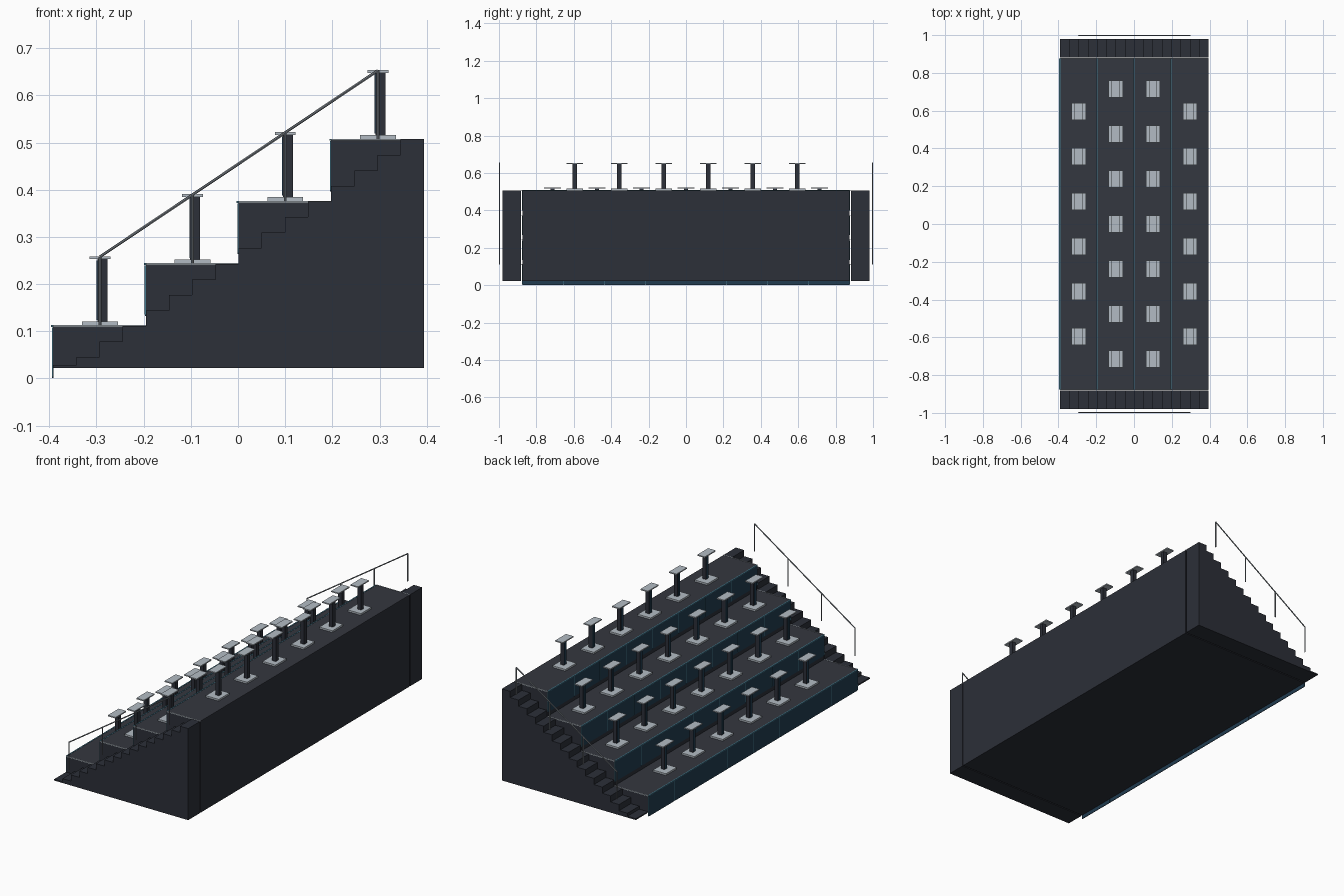
import bpy, bmesh
from math import atan2, hypot, pi
from mathutils import Matrix, Vector

if "Cube" in bpy.data.objects:
    bpy.data.objects.remove(bpy.data.objects["Cube"])


def material(name, rgb):
    m = bpy.data.materials.new(name)
    m.diffuse_color = (*rgb, 1)
    m.use_nodes = True
    m.node_tree.nodes["Principled BSDF"].inputs["Base Color"].default_value = m.diffuse_color
    return m


DARK = material("dark_shell", (0.025, 0.029, 0.04))
FLOOR = material("floor", (0.034, 0.038, 0.05))
BLUE = material("blue_panel", (0.015, 0.045, 0.08))
TEAL = material("teal_trim", (0.06, 0.2, 0.28))
METAL = material("light_metal", (0.45, 0.5, 0.55))
STEEL = material("rail_steel", (0.25, 0.28, 0.31))


def add_box(bm, x0, x1, y0, y1, z0, z1):
    mat = Matrix.Translation(((x0 + x1) / 2, (y0 + y1) / 2, (z0 + z1) / 2))
    mat = mat @ Matrix.Diagonal((x1 - x0, y1 - y0, z1 - z0, 1))
    bmesh.ops.create_cube(bm, size=1, matrix=mat)


def add_rod(bm, a, b, r=0.003):
    a, b = Vector(a), Vector(b)
    rot = (b - a).to_track_quat('Z', 'Y').to_matrix().to_4x4()
    bmesh.ops.create_cone(bm, cap_ends=True, segments=8, radius1=r, radius2=r,
                          depth=(b - a).length,
                          matrix=Matrix.Translation((a + b) / 2) @ rot)


def finish(name, bm, mat):
    me = bpy.data.meshes.new(name)
    bm.to_mesh(me)
    bm.free()
    me.materials.append(mat)
    ob = bpy.data.objects.new(name, me)
    bpy.context.collection.objects.link(ob)
    return ob


def boxes(name, mat, items):
    bm = bmesh.new()
    for b in items:
        add_box(bm, *b)
    return finish(name, bm, mat)


BASE, HALF = 0.022, 0.875
LEFT, RIGHT = -0.392, 0.394
RUN = (RIGHT - LEFT) / 4
tiers = [(LEFT + RUN * i, 0.112 + 0.1317 * i) for i in range(4)]

# stepped body, extruded from its side profile
profile = [(LEFT, BASE)]
for x, z in tiers:
    profile += [(x, z - 0.004), (x + RUN, z - 0.004)]
profile.append((RIGHT, BASE))
bm = bmesh.new()
face = bm.faces.new([bm.verts.new((x, -HALF, z)) for x, z in profile])
ext = bmesh.ops.extrude_face_region(bm, geom=[face])
bmesh.ops.translate(bm, vec=(0, 2 * HALF, 0),
                    verts=[v for v in ext["geom"] if isinstance(v, bmesh.types.BMVert)])
bmesh.ops.recalc_face_normals(bm, faces=bm.faces)
finish("tier_body", bm, DARK)

# floor slabs, riser panels and trims of each tier
PANELS = 8
pw = 2 * HALF / PANELS
slabs, panels, seams, nosing = [], [], [], []
for x, z in tiers:
    slabs.append((x, x + RUN, -HALF, HALF, z - 0.004, z))
    nosing.append((x - 0.004, x + 0.002, -HALF, HALF, z - 0.003, z + 0.001))
    for k in range(PANELS):
        y = -HALF + k * pw
        panels.append((x - 0.002, x + 0.001, y + 0.001, y + pw - 0.001, z - 0.111, z - 0.004))
    for k in range(PANELS + 1):
        y = -HALF + k * pw
        seams.append((x - 0.0025, x, y - 0.0015, y + 0.0015, z - 0.108, z - 0.004))
boxes("tier_floor", FLOOR, slabs)
boxes("riser_panel", BLUE, panels)
boxes("riser_seam", TEAL, seams)
boxes("tier_nosing", TEAL, nosing)

# side staircases
STEPS = 16
sw = (RIGHT - LEFT) / STEPS
for side, label in ((-1, "front"), (1, "rear")):
    y0, y1 = sorted((side * 0.881, side * 0.98))
    steps = []
    for i in range(STEPS):
        top = max(0.029, 0.0122 + 0.033 * i)
        steps.append((LEFT + i * sw, LEFT + (i + 1) * sw, y0, y1, BASE, top))
    boxes(label + "_stairs", DARK, steps)

    # floor edge trims beside the stairs
    y0, y1 = sorted((side * HALF, side * 0.879))
    boxes(label + "_edge_trim", METAL,
          [(x, x + RUN, y0, y1, z - 0.003, z + 0.001) for x, z in tiers])

    # handrail with four posts
    bm = bmesh.new()
    y = side * 0.997
    px = [x + RUN / 2 + 0.001 for x, z in tiers]
    for x, (_, z) in zip(px, tiers):
        add_rod(bm, (x, y, z), (x, y, z + 0.146))
    add_rod(bm, (px[0], y, tiers[0][1] + 0.146), (px[3], y, tiers[3][1] + 0.146))
    finish(label + "_handrail", bm, STEEL)

# pedestal stools in staggered rows
bases, columns, strips, tops = [], [], [], []
for (x, z), count, gap in zip(tiers, (6, 7, 7, 6), (0.238,) * 4):
    c = x + RUN / 2 + 0.001
    for k in range(count):
        y = (k - (count - 1) / 2) * gap
        bases.append((c - 0.038, c + 0.038, y - 0.045, y + 0.045, z, z + 0.009))
        columns.append((c - 0.005, c + 0.016, y - 0.011, y + 0.011, z + 0.009, z + 0.141))
        strips.append((c - 0.007, c - 0.005, y - 0.008, y + 0.008, z + 0.012, z + 0.138))
        tops.append((c - 0.022, c + 0.022, y - 0.045, y + 0.045, z + 0.141, z + 0.147))
boxes("pedestal_base", METAL, bases)
boxes("pedestal_column", DARK, columns)
boxes("pedestal_strip", BLUE, strips)
boxes("pedestal_top", METAL, tops)
